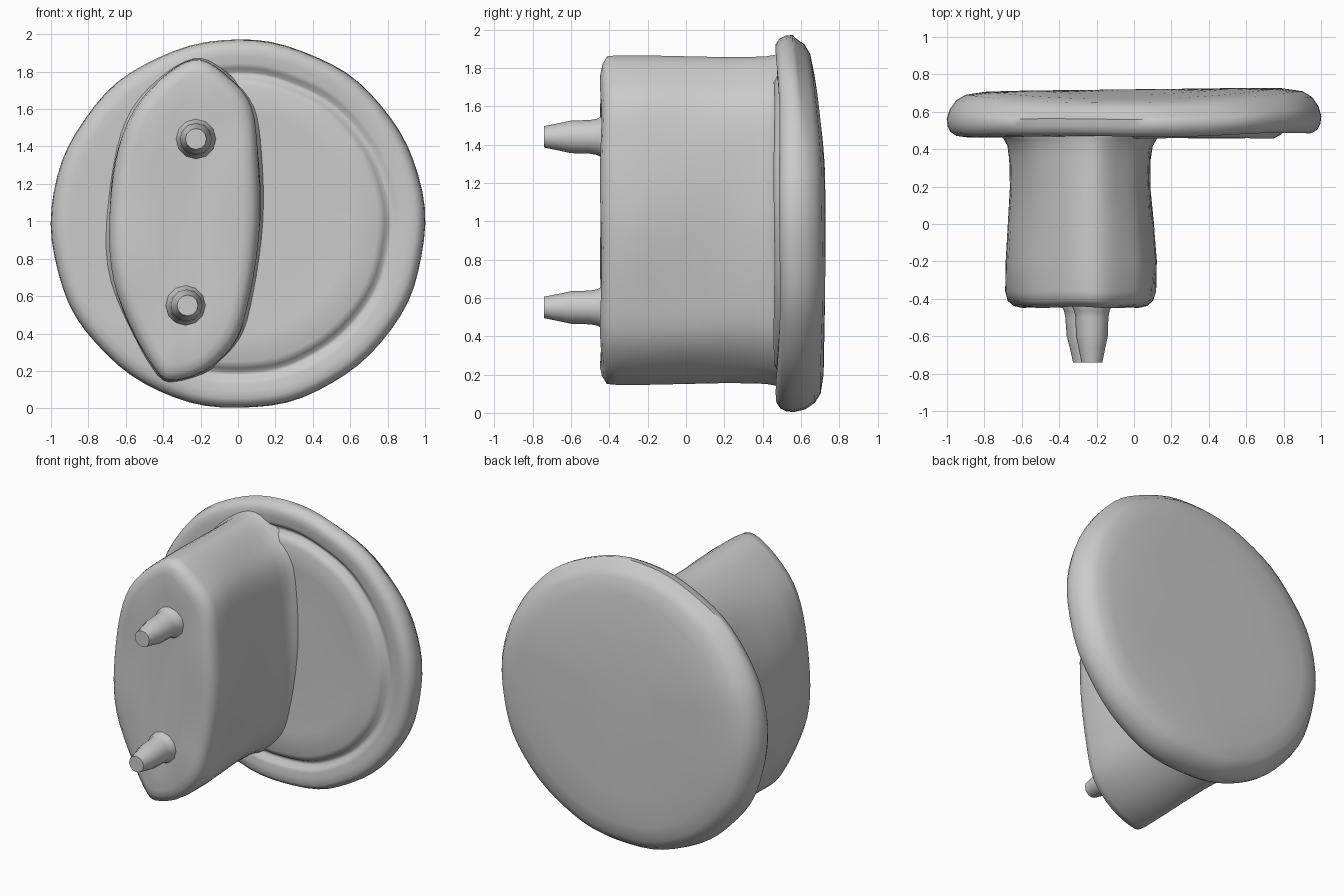
import bpy, bmesh, math
from mathutils import Vector

if "Cube" in bpy.data.objects:
    bpy.data.objects.remove(bpy.data.objects["Cube"])

mat = bpy.data.materials.new("plain grey")
mat.diffuse_color = (0.6, 0.6, 0.6, 1)
mat.use_nodes = True
mat.node_tree.nodes["Principled BSDF"].inputs["Base Color"].default_value = mat.diffuse_color


def loft(name, rings, angle):
    """Skin a list of closed rings and cap both ends."""
    bm = bmesh.new()
    loops = [[bm.verts.new(p) for p in ring] for ring in rings]
    n = len(loops[0])
    for a, b in zip(loops, loops[1:]):
        for i in range(n):
            j = (i + 1) % n
            bm.faces.new((a[i], a[j], b[j], b[i]))
    bm.faces.new(loops[0])
    bm.faces.new(loops[-1])
    bmesh.ops.recalc_face_normals(bm, faces=bm.faces)
    me = bpy.data.meshes.new(name)
    bm.to_mesh(me)
    bm.free()
    me.materials.append(mat)
    ob = bpy.data.objects.new(name, me)
    bpy.context.collection.objects.link(ob)
    bpy.ops.object.select_all(action='DESELECT')
    ob.select_set(True)
    bpy.context.view_layer.objects.active = ob
    bpy.ops.object.shade_smooth_by_angle(angle=math.radians(angle))
    return ob


def smooth_outline(pts, steps):
    """Closed Catmull-Rom curve through 2D points."""
    out, n = [], len(pts)
    for i in range(n):
        p0, p1, p2, p3 = (Vector(pts[(i + k) % n]) for k in (-1, 0, 1, 2))
        for s in range(steps):
            t = s / steps
            out.append(0.5 * (2 * p1 + (p2 - p0) * t
                              + (2 * p0 - 5 * p1 + 4 * p2 - p3) * t * t
                              + (3 * p1 - p0 - 3 * p2 + p3) * t ** 3))
    return out


def step(v, a, b):
    t = min(1, max(0, (v - a) / (b - a)))
    return t * t * (3 - 2 * t)


# Disc: lathe profile (radius, y, groove depth); the groove round the raised
# inner face fades out to the left of the body
profile = [(0.3, 0.72, 0), (0.6, 0.72, 0), (0.8, 0.715, 0), (0.9, 0.70, 0), (0.95, 0.67, 0),
           (0.985, 0.62, 0), (1.0, 0.56, 0), (0.995, 0.52, 0), (0.98, 0.49, 0),
           (0.95, 0.47, 0), (0.91, 0.465, 0.01), (0.87, 0.465, 0.01), (0.845, 0.465, 0.018),
           (0.825, 0.465, 0.045), (0.805, 0.465, 0.045), (0.785, 0.465, 0.012),
           (0.75, 0.465, -0.006), (0.6, 0.465, 0.004), (0.3, 0.465, 0.006)]
rings = []
for r, y, depth in profile:
    ring = []
    for k in range(72):
        a = 2 * math.pi * k / 72
        rr = r * (1 + 0.002 * math.sin(9 * a) + 0.002 * math.sin(14 * a + 1))
        x, z = rr * math.cos(a), 0.986 + 0.986 * rr * math.sin(a)
        yy = y + depth * step(x, -0.45, -0.1) + 0.003 * math.sin(5 * a + 4 * r) * step(r, 0.5, 0.9)
        if y > 0.6:                          # back leans forward near the top
            yy += 0.012 * x - 0.05 * step(z, 1.2, 1.9)
        elif r > 0.84:                       # rim sits further back on the right
            yy += 0.018 * step(x, 0.3, 0.9)
        ring.append((x, yy, z))
    rings.append(ring)
loft("backing_disc", rings, 60)

# Body: pointed-oval prism, rounded at the front, waisted, flaring into the disc
outline = smooth_outline([(-0.2, 1.865), (-0.04, 1.76), (0.07, 1.61), (0.11, 1.35), (0.115, 1.0),
                          (0.065, 0.62), (0.0, 0.38), (-0.15, 0.22), (-0.32, 0.15),
                          (-0.42, 0.18), (-0.55, 0.38), (-0.66, 0.68), (-0.69, 1.0),
                          (-0.655, 1.32), (-0.55, 1.6), (-0.37, 1.8)], 4)
cx, cz = -0.285, 1.005
rings = []
for y, off in [(-0.435, -0.22), (-0.445, -0.09), (-0.435, -0.045), (-0.41, -0.015), (-0.36, 0.0),
               (-0.2, 0.0), (0.0, -0.015), (0.2, -0.03), (0.35, -0.025), (0.42, -0.015),
               (0.455, 0.005), (0.48, 0.025), (0.54, 0.03)]:
    ring = []
    for k, p in enumerate(outline):
        sx = 1 + off / 0.4
        sz = 1 + (off if off < -0.03 else off * 0.3) / 0.86
        wob = 0.004 * math.sin(k * 2 * math.pi * 6 / len(outline) + y * 7)
        ring.append((cx + (p.x - cx) * sx + wob, y + wob, cz + (p.y - cz) * sz))
    rings.append(ring)
loft("lens_body", rings, 60)

# Pegs: small flared foot, straight shank, tapered tip with a flat end
for name, x, z, shift in [("upper_peg", -0.225, 1.44, 0.0), ("lower_peg", -0.28, 0.55, 0.01)]:
    rings = []
    for y, r in [(-0.41, 0.11), (-0.445, 0.105), (-0.465, 0.094), (-0.50, 0.088),
                 (-0.60, 0.085), (-0.66, 0.072), (-0.74, 0.056)]:
        t = step(-y, 0.45, 0.74)
        rings.append([(x + shift * t + r * math.cos(math.pi * k / 6), y,
                       z + r * math.sin(math.pi * k / 6)) for k in range(12)])
    loft(name, rings, 60)
